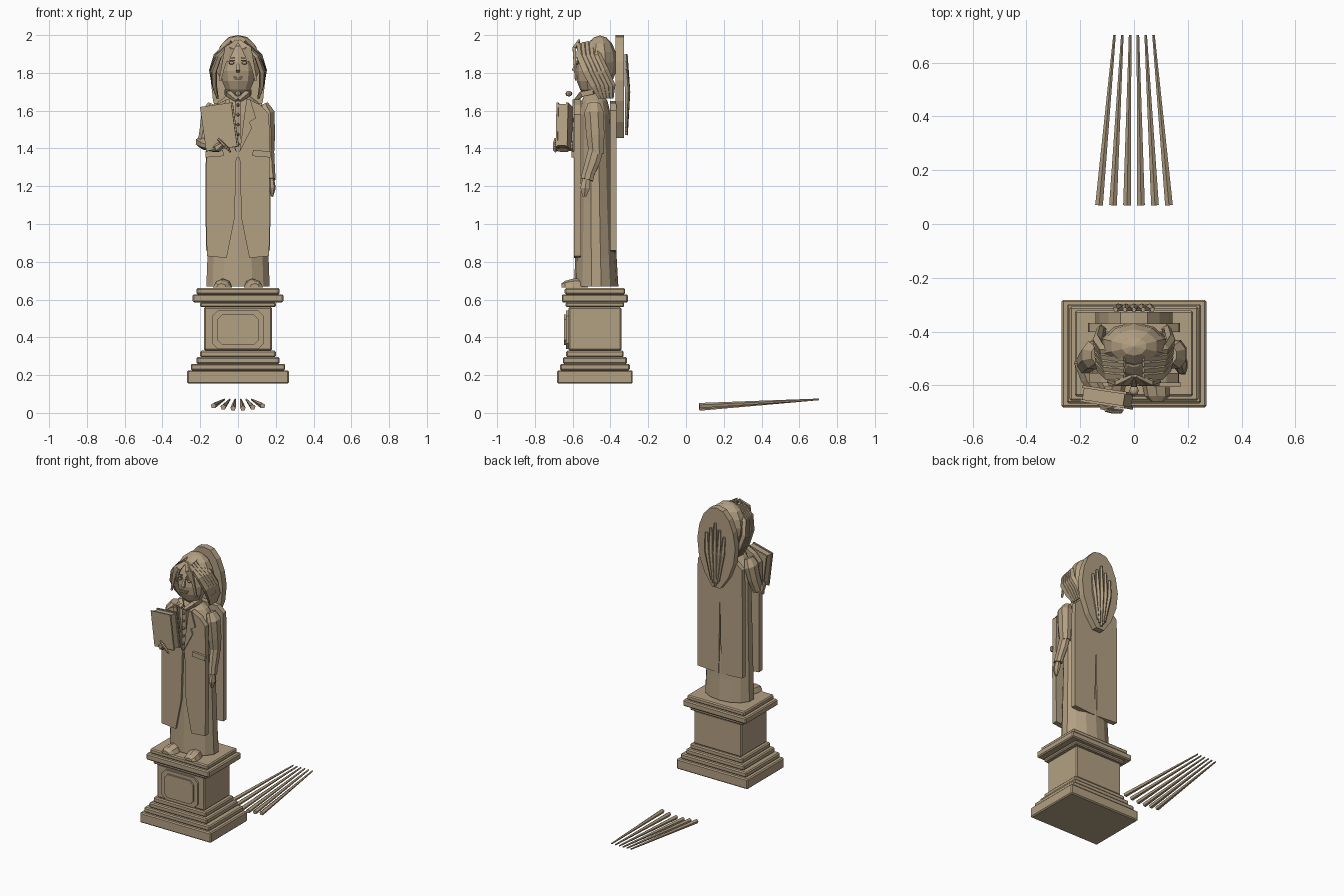
import bpy, bmesh, math
from mathutils import Vector, Matrix

old = bpy.data.objects.get("Cube")
if old:
    bpy.data.objects.remove(old)

stone = bpy.data.materials.new("tan_stone")
stone.use_nodes = True
COLOR = (0.45, 0.35, 0.225, 1)
stone.diffuse_color = COLOR
stone.node_tree.nodes["Principled BSDF"].inputs["Base Color"].default_value = COLOR


def finish(name, bm, bevel=0):
    bmesh.ops.recalc_face_normals(bm, faces=bm.faces)
    mesh = bpy.data.meshes.new(name)
    bm.to_mesh(mesh)
    bm.free()
    mesh.materials.append(stone)
    ob = bpy.data.objects.new(name, mesh)
    bpy.context.collection.objects.link(ob)
    if bevel:
        mod = ob.modifiers.new("Bevel", "BEVEL")
        mod.width, mod.segments = bevel, 1
    return ob


def box(name, center, size, rot=(0, 0, 0), bevel=0):
    bm = bmesh.new()
    bmesh.ops.create_cube(bm, size=1, matrix=Matrix.Diagonal((*size, 1)))
    ob = finish(name, bm, bevel)
    ob.location, ob.rotation_euler = center, rot
    return ob


def ball(name, center, size, u=8, v=6):
    bm = bmesh.new()
    bmesh.ops.create_uvsphere(bm, u_segments=u, v_segments=v, radius=1,
                              matrix=Matrix.Translation(center) @ Matrix.Diagonal((*size, 1)))
    return finish(name, bm)


def slab(name, outline, y0, y1, bevel=0):
    """Extrude an x-z outline from y0 to y1."""
    bm = bmesh.new()
    face = bm.faces.new([bm.verts.new((x, y0, z)) for x, z in outline])
    new = bmesh.ops.extrude_face_region(bm, geom=[face])["geom"]
    bmesh.ops.translate(bm, vec=(0, y1 - y0, 0),
                        verts=[g for g in new if isinstance(g, bmesh.types.BMVert)])
    return finish(name, bm, bevel)


def skin(name, rings):
    """Bridge equal rings of points and cap both ends."""
    bm = bmesh.new()
    rows = [[bm.verts.new(p) for p in ring] for ring in rings]
    n = len(rows[0])
    for a, b in zip(rows, rows[1:]):
        for i in range(n):
            j = (i + 1) % n
            bm.faces.new((a[i], a[j], b[j], b[i]))
    bm.faces.new(rows[0][::-1])
    bm.faces.new(rows[-1])
    return finish(name, bm)


def tube(name, path, radii, sides=6, flat=1.0, ref=(1, 0, 0)):
    """Tapered limb or lock; flat scales its thickness along ref."""
    pts = [Vector(p) for p in path]
    rings = []
    for i, p in enumerate(pts):
        t = (pts[min(i + 1, len(pts) - 1)] - pts[max(i - 1, 0)]).normalized()
        w = t.cross(Vector(ref)).normalized()
        d = w.cross(t)
        angles = [2 * math.pi * (k + 0.5) / sides for k in range(sides)]
        rings.append([p + radii[i] * (w * math.cos(a) + d * flat * math.sin(a)) for a in angles])
    return skin(name, rings)


# Pedestal: stacked mouldings (half width, half depth, bottom, top)
for name, hx, hy, z0, z1 in (
        ("plinth", .27, .2, .155, .225), ("base_step_low", .25, .185, .225, .26),
        ("base_step_mid", .22, .17, .26, .295), ("base_step_high", .2, .152, .295, .33),
        ("pedestal_block", .18, .14, .33, .56), ("cornice_low", .2, .155, .56, .585),
        ("cornice_mid", .24, .175, .585, .628), ("cornice_top", .22, .16, .628, .66)):
    box(name, (0, -.482, (z0 + z1) / 2), (2 * hx, 2 * hy, z1 - z0), bevel=.007)


def cut_rect(hx, hz, z, c):
    q = [(hx, hz - c), (hx - c, hz)]
    q += [(-x, h) for x, h in reversed(q)]
    q += [(-x, -h) for x, h in q]
    return [(x, z + h) for x, h in q]


slab("panel_frame", cut_rect(.137, .103, .44, .03), -.634, -.62)
slab("panel_plate", cut_rect(.11, .08, .44, .025), -.645, -.63)

# Loose tapered rods behind the pedestal
for i in range(6):
    k = i - 2.5
    tube("loose_rod", [(k * .052, .07, .02 + abs(k) * .007), (k * .029, .703, .071)],
         (.015, .005), 5)

# Gown: flared body lofted from ellipses
body = ((.67, .172, .117, -.475), (.82, .166, .11, -.477), (1.1, .158, .1, -.48),
        (1.4, .15, .092, -.482), (1.58, .15, .085, -.484), (1.65, .105, .07, -.485),
        (1.69, .045, .045, -.487))
skin("gown", [[(rx * math.cos(a), cy + ry * math.sin(a), z)
               for a in (2 * math.pi * (k + .5) / 14 for k in range(14))]
              for z, rx, ry, cy in body])
tube("neck", [(0, -.49, 1.64), (0, -.49, 1.75)], (.045, .042), 8)

for s in (1, -1):
    # Coat fronts, lapels, pockets and backs
    def mir(pts):
        return [(s * x, z) for x, z in pts]
    slab("coat_front", mir([(.06, .82), (.165, .83), (.168, 1.2), (.165, 1.58), (.12, 1.63),
                            (.06, 1.66), (.008, 1.38), (.018, 1.03)]), -.592, -.555)
    slab("lapel", mir([(.008, 1.38), (.075, 1.51), (.06, 1.54), (.095, 1.56), (.065, 1.66),
                       (.045, 1.66)]), -.602, -.59)
    box("pocket_flap", (s * .125, -.597, 1.372), (.095, .02, .032), (0, s * .08, 0))
    slab("coat_back", mir([(.01, .85), (.17, .86), (.172, 1.2), (.168, 1.6), (.12, 1.64),
                           (0, 1.65), (0, 1.4)]), -.402, -.368)
    tube("collar_wing", [(s * .005, -.585, 1.655), (s * .05, -.55, 1.69), (s * .06, -.49, 1.7)],
         (.012, .02, .018), 4)
    # Shoes
    skin("shoe", [[(s * (.075 + (y + .55) * -.12) + w * math.cos(a), y,
                    .665 + h * max(0, math.sin(a)))
                   for a in (math.pi * k / 4 for k in range(5))]
                  for y, w, h in ((-.52, .04, .05), (-.6, .05, .045), (-.64, .046, .034),
                                  (-.66, .025, .02))])
    # Side locks sweeping back from the brow
    for i in range(5):
        f = i * .022
        tube("side_lock", [(s * .035, -.565 + f, 1.955 + f * .2), (s * (.098 + f * .2), -.56 + f, 1.89),
                           (s * (.128 + f * .1), -.525 + f, 1.81), (s * .125, -.485 + f, 1.73),
                           (s * .108, -.455 + f * .7, 1.665)],
             (.012, .025, .029, .024, .01), 5, .6)
    # Fringe and face-framing locks
    for x, z in ((.055, 1.86), (.08, 1.82), (.095, 1.76)):
        tube("fringe_lock", [(s * .005, -.565, 1.97), (s * x * .6, -.592, 1.93), (s * x, -.585, z)],
             (.012, .02, .008), 4, .6, (0, 1, 0))
    # Face details
    box("brow", (s * .035, -.585, 1.878), (.038, .012, .009), (0, s * .15, 0))
    ball("eye", (s * .034, -.578, 1.853), (.015, .01, .009))
    box("eyelid", (s * .034, -.585, 1.865), (.036, .01, .006))

# Collar knot and shirt buttons
ball("collar_knot", (0, -.62, 1.69), (.018, .018, .015))
for i in range(5):
    ball("button", (0, -.592, 1.63 - i * .052), (.009, .01, .009), 6, 4)
box("shirt_placket", (0, -.572, 1.5), (.03, .025, .3))

# Head
ball("head", (0, -.5, 1.81), (.096, .085, .14), 10, 8)
tube("nose", [(0, -.575, 1.862), (0, -.595, 1.815), (0, -.575, 1.805)], (.006, .015, .008), 4)
for z, w in ((1.779, .05), (1.768, .038)):
    box("lip", (0, -.58, z), (w, .016, .008))
ball("hair_cap", (0, -.455, 1.855), (.125, .09, .143), 10, 8)

# Long hair hanging at the back, with raised strands
half = [(.05, 1.99), (.095, 1.94), (.128, 1.86), (.144, 1.76), (.132, 1.65), (.09, 1.54), (.03, 1.455)]
slab("back_hair", [(0, 2.0)] + half + [(-x, z) for x, z in reversed(half)], -.372, -.328)
for i in range(-2, 3):
    top = 1.9 - abs(i) * .04
    tube("back_strand", [(i * .034, -.318, top), (i * .03, -.311, 1.7), (i * .013, -.316, 1.47 + abs(i) * .02)],
         (.009, .016, .008), 5)

# Lowered left arm
tube("left_upper_arm", [(.135, -.487, 1.635), (.155, -.487, 1.59), (.16, -.48, 1.47), (.162, -.475, 1.37)],
     (.035, .055, .052, .042), 8, .75)
tube("left_forearm", [(.162, -.472, 1.41), (.167, -.495, 1.33), (.175, -.525, 1.245)],
     (.043, .042, .033), 8, .7)
tube("left_cuff", [(.174, -.518, 1.262), (.176, -.525, 1.235)], (.036, .036), 8, .7)
tube("left_hand", [(.178, -.527, 1.24), (.182, -.534, 1.19), (.18, -.538, 1.145)], (.022, .03, .01), 6, .6)

# Raised right arm holding the book
tube("right_upper_arm", [(-.135, -.487, 1.635), (-.155, -.487, 1.59), (-.168, -.5, 1.5), (-.185, -.52, 1.42)],
     (.035, .055, .05, .042), 8, .75)
tube("right_forearm", [(-.185, -.505, 1.435), (-.165, -.57, 1.42), (-.125, -.635, 1.405)],
     (.043, .038, .028), 8, .8, (0, 0, 1))
tube("right_hand", [(-.13, -.63, 1.4), (-.105, -.675, 1.405), (-.08, -.688, 1.42)], (.022, .024, .014), 6)
for i in range(4):
    tube("finger", [(-.105 + i * .012, -.692, 1.45 - i * .012), (-.08 + i * .01, -.698, 1.425 - i * .01),
                    (-.06 + i * .006, -.69, 1.405 - i * .008)], (.007, .008, .005), 5)

# Book: two covers around a page block
turn = Matrix.Rotation(-.15, 4, "Z") @ Matrix.Rotation(-.14, 4, "Y")
for name, dy, size in (("book_front_cover", -.026, (.168, .01, .235)), ("book_pages", 0, (.155, .046, .222)),
                       ("book_back_cover", .026, (.168, .01, .235))):
    box(name, Vector((-.098, -.645, 1.515)) + turn @ Vector((0, dy, 0)), size, turn.to_euler())
